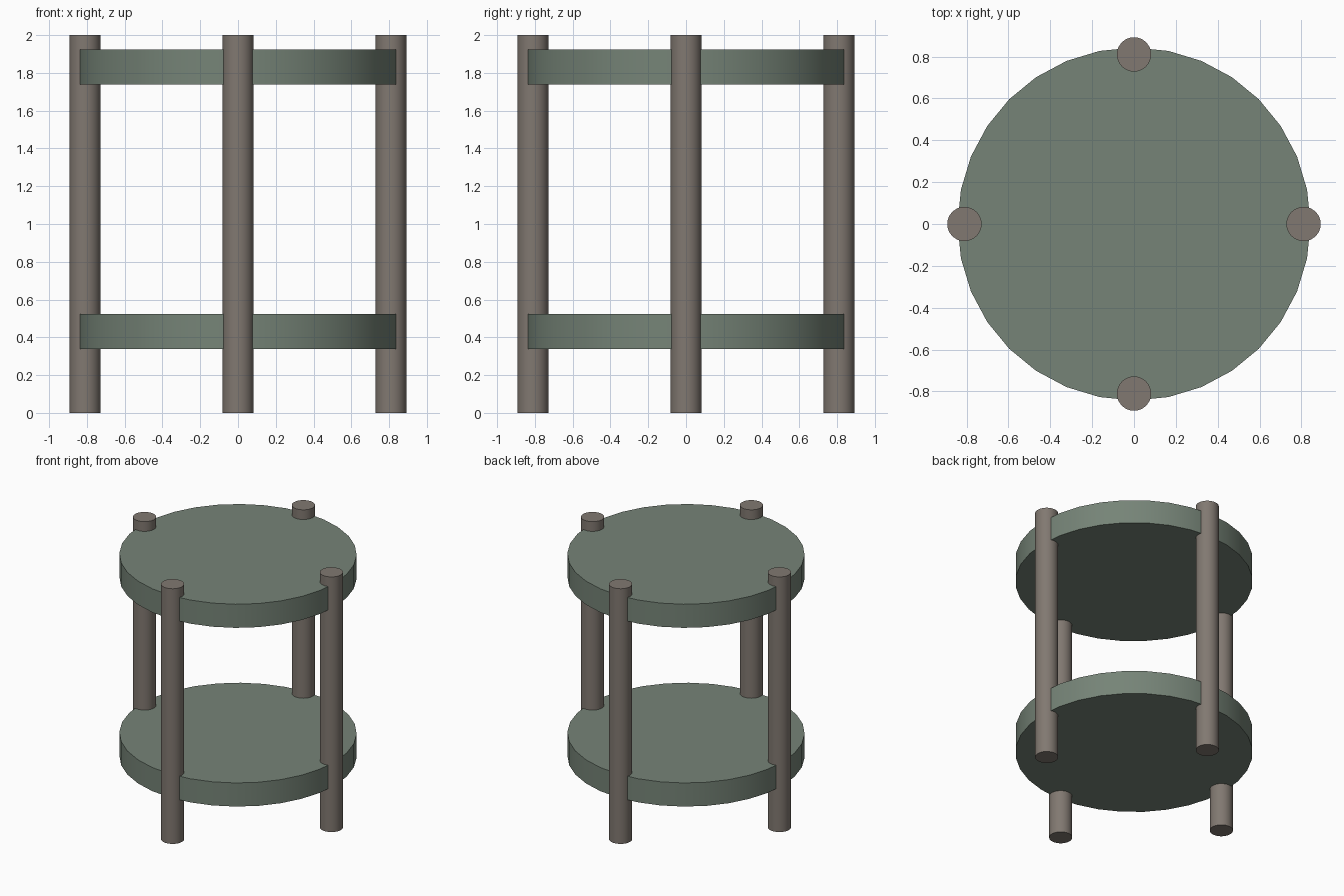
import bpy
from math import cos, sin, pi

if "Cube" in bpy.data.objects:
    bpy.data.objects.remove(bpy.data.objects["Cube"])

LEG_RADIUS, LEG_OFFSET, HEIGHT = 0.082, 0.81, 2.0
SHELF_RADIUS, SHELF_THICKNESS = 0.843, 0.185


def material(name, rgb):
    mat = bpy.data.materials.new(name)
    mat.diffuse_color = (*rgb, 1.0)
    mat.use_nodes = True
    mat.node_tree.nodes["Principled BSDF"].inputs["Base Color"].default_value = mat.diffuse_color
    return mat


def cylinder(name, radius, x, y, z_bottom, height, mat):
    bpy.ops.mesh.primitive_cylinder_add(
        vertices=32, radius=radius, depth=height, end_fill_type='TRIFAN',
        location=(x, y, z_bottom + height / 2))
    obj = bpy.context.object
    obj.name = name
    obj.data.materials.append(mat)
    bpy.ops.object.shade_smooth_by_angle()
    return obj


green = material("shelf_green", (0.18, 0.23, 0.185))
brown = material("leg_brown", (0.22, 0.19, 0.165))

# Two round shelves
for name, z in (("lower_shelf", 0.338), ("top_shelf", 1.739)):
    cylinder(name, SHELF_RADIUS, 0, 0, z, SHELF_THICKNESS, green)

# Four round legs straddling the shelf rims
for i, side in enumerate(("right", "back", "left", "front")):
    a = i * pi / 2
    cylinder(side + "_leg", LEG_RADIUS, LEG_OFFSET * cos(a),
             LEG_OFFSET * sin(a), 0, HEIGHT, brown)
